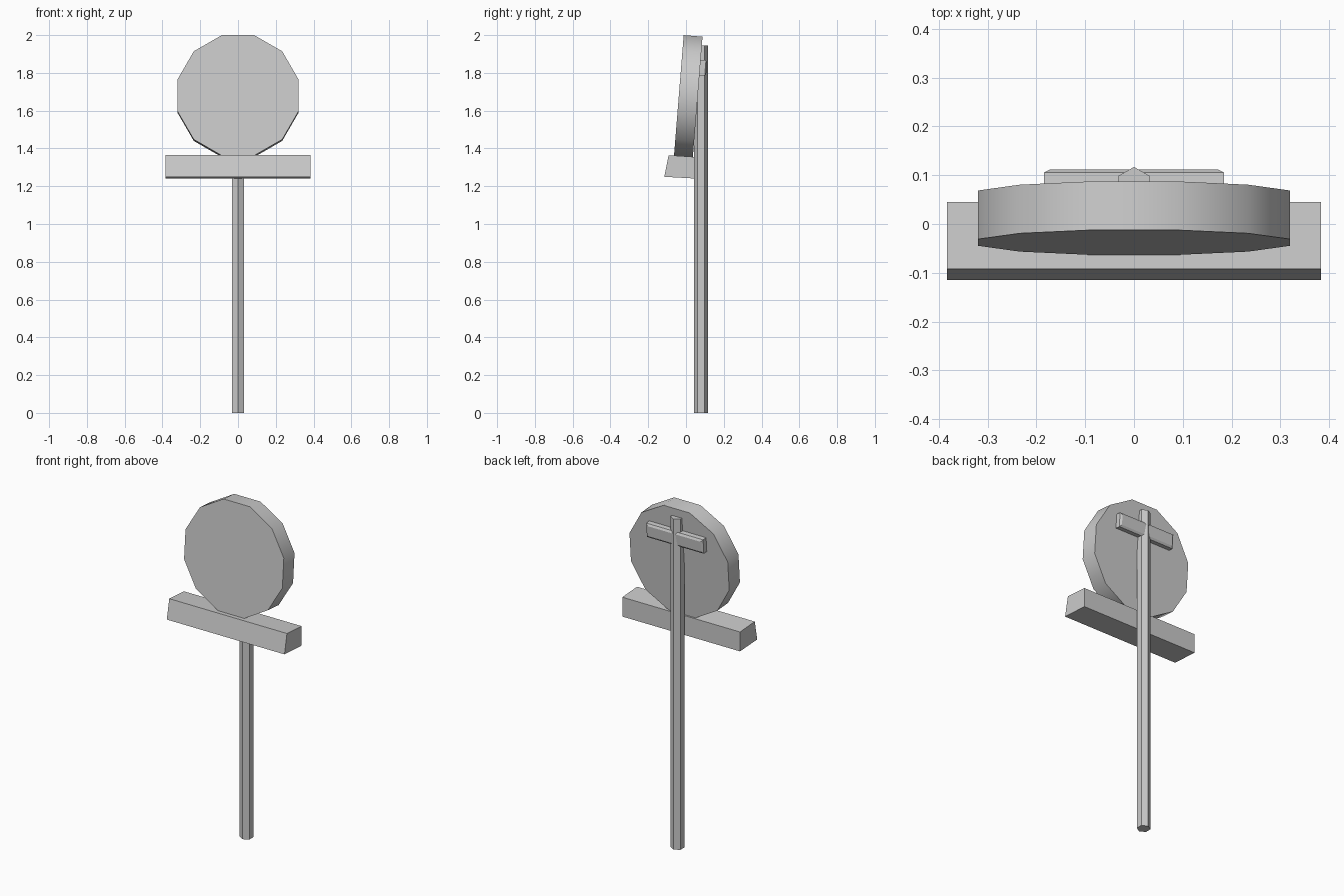
import bpy, bmesh, math
from mathutils import Matrix

if "Cube" in bpy.data.objects:
    bpy.data.objects.remove(bpy.data.objects["Cube"])

TILT = Matrix.Translation((0, 0.012, 1.677)) @ Matrix.Rotation(math.radians(-4.6), 4, 'X')


def loft(name, rings, matrix=Matrix()):
    """Closed solid through matching rings of points."""
    bm = bmesh.new()
    loops = [[bm.verts.new(matrix @ Matrix.Translation(p).to_translation()) for p in r] for r in rings]
    n = len(loops[0])
    for a, b in zip(loops, loops[1:]):
        for i in range(n):
            bm.faces.new((a[i], a[(i + 1) % n], b[(i + 1) % n], b[i]))
    bm.faces.new(loops[0])
    bm.faces.new(loops[-1])
    bmesh.ops.recalc_face_normals(bm, faces=bm.faces)
    mesh = bpy.data.meshes.new(name)
    bm.to_mesh(mesh)
    bm.free()
    ob = bpy.data.objects.new(name, mesh)
    bpy.context.collection.objects.link(ob)
    return ob


def polygon(n, r, turn):
    return [(r * math.cos(turn + math.tau * i / n), r * math.sin(turn + math.tau * i / n)) for i in range(n)]


# Twelve-sided disc leaning back, smooth rim
rim = polygon(12, 0.331, math.pi / 12)
disc = loft("disc", [[(x, y, z) for x, z in rim] for y in (-0.05, 0.05)], TILT)
bpy.context.view_layer.objects.active = disc
disc.select_set(True)
bpy.ops.object.shade_smooth_by_angle(angle=math.radians(35))

# Hexagonal post behind the disc
hexagon = polygon(6, 0.037, math.pi / 2)
loft("post", [[(x, y + 0.08, z) for x, y in hexagon] for z in (0, 1.945)])

# Ledge under the disc with a slanted front
profile = [(-0.092, 1.364), (0.045, 1.355), (0.045, 1.241), (-0.115, 1.25)]
loft("ledge", [[(x, y, z) for y, z in profile] for x in (-0.383, 0.383)])

# Crossbar on the back of the disc, chamfered on its outer face
rings = [[(sx * (0.185 - c), y, 0.155 + sz * (0.042 - c))
          for sx, sz in ((-1, -1), (1, -1), (1, 1), (-1, 1))]
         for y, c in ((0.045, 0), (0.078, 0), (0.085, 0.012))]
loft("crossbar", rings, TILT)
